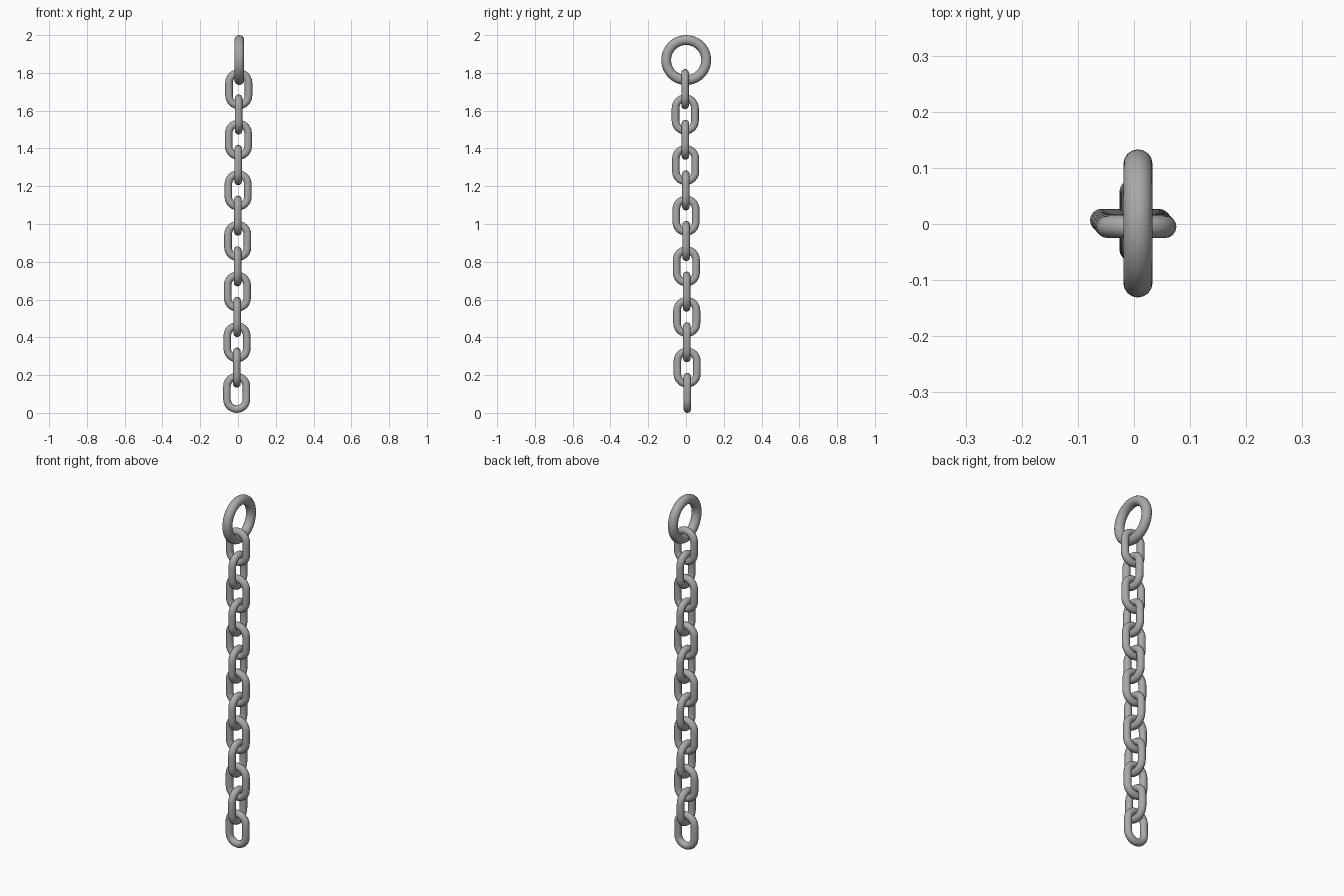
import bpy
import bmesh
from math import sin, cos, pi
from mathutils import Vector

cube = bpy.data.objects.get("Cube")
if cube:
    bpy.data.objects.remove(cube, do_unlink=True)

# Plain grey steel
steel = bpy.data.materials.new("grey steel")
steel.use_nodes = True
grey = (0.4, 0.4, 0.4, 1)
steel.diffuse_color = grey
steel.node_tree.nodes["Principled BSDF"].inputs["Base Color"].default_value = grey


def oval_mesh(name, bend, straight, tube, half_steps, sides=16):
    """Round bar swept along two half circles joined by straight sides."""
    bm = bmesh.new()
    loops = []
    for end in (1, -1):
        for i in range(half_steps + 1):
            if straight == 0 and i == half_steps:
                continue
            a = pi * i / half_steps + (0 if end == 1 else pi)
            out = Vector((cos(a), 0, sin(a)))
            centre = out * bend + Vector((0, 0, end * straight))
            loops.append([bm.verts.new(centre + out * tube * cos(t) + Vector((0, tube * sin(t), 0)))
                          for t in (2 * pi * k / sides for k in range(sides))])
    for i, loop in enumerate(loops):
        nxt = loops[(i + 1) % len(loops)]
        for k in range(sides):
            j = (k + 1) % sides
            bm.faces.new((loop[k], loop[j], nxt[j], nxt[k]))
    bmesh.ops.recalc_face_normals(bm, faces=bm.faces)
    for face in bm.faces:
        face.smooth = True
    mesh = bpy.data.meshes.new(name)
    bm.to_mesh(mesh)
    bm.free()
    mesh.materials.append(steel)
    return mesh


def place(name, mesh, location, turn):
    obj = bpy.data.objects.new(name, mesh)
    obj.location = location
    obj.rotation_euler.z = turn
    bpy.context.collection.objects.link(obj)


# Large ring at the top
place("top_ring", oval_mesh("top_ring", 0.106, 0, 0.026, 24), (0.007, 0.001, 1.868), pi / 2)

# Chain of links, each turned a quarter from the last, drifting slightly sideways
link = oval_mesh("chain_link", 0.0515, 0.0345, 0.02, 12)
first, last = Vector((0.004, -0.005, 1.714)), Vector((-0.007, 0.007, 0.106))
count = 13
for n in range(count):
    place(f"chain_link_{n + 1}", link, first.lerp(last, n / (count - 1)), pi / 2 * (n % 2))
